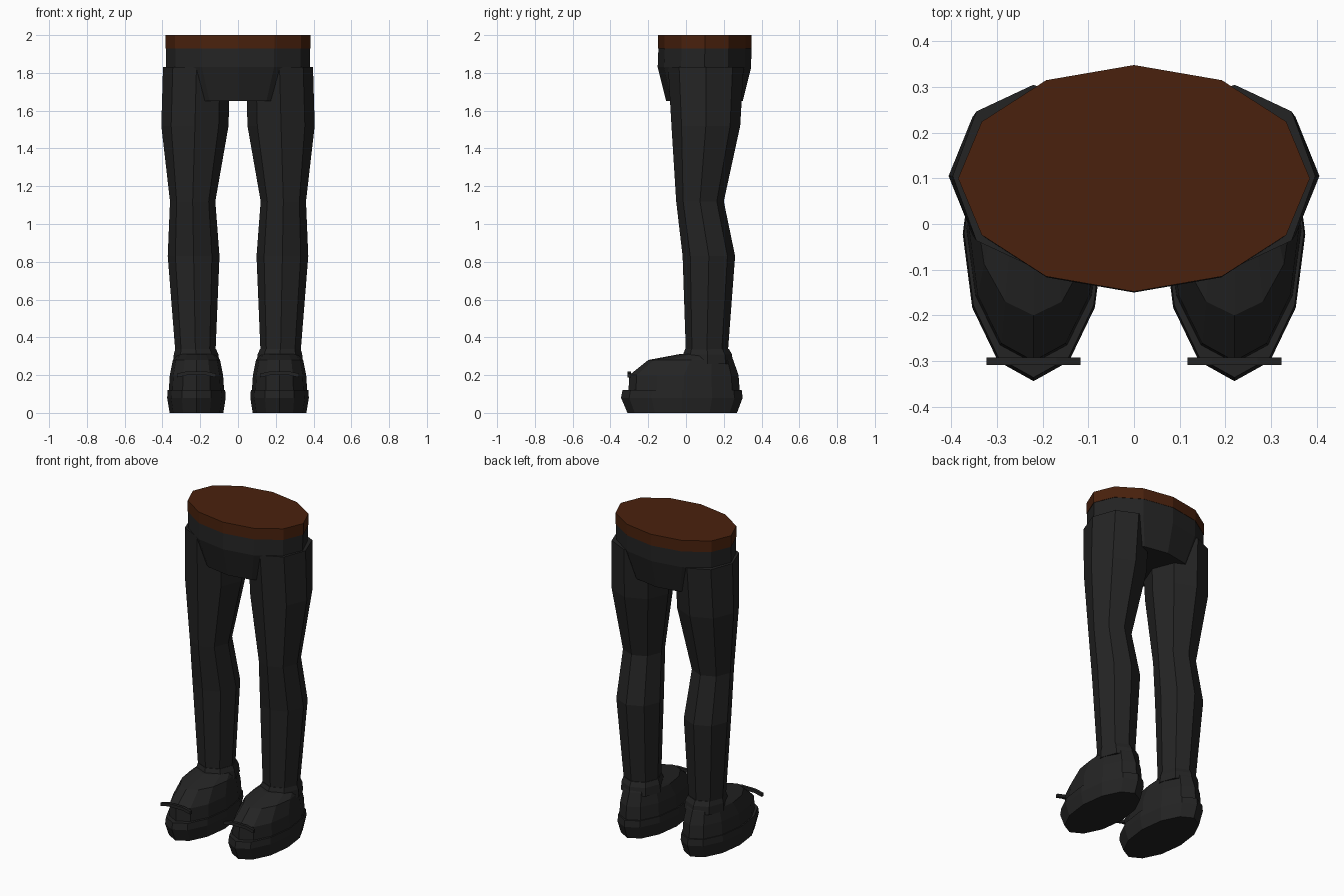
import bpy, bmesh, math

if "Cube" in bpy.data.objects:
    bpy.data.objects.remove(bpy.data.objects["Cube"])


def material(name, rgb):
    m = bpy.data.materials.new(name)
    m.diffuse_color = (*rgb, 1)
    m.use_nodes = True
    m.node_tree.nodes["Principled BSDF"].inputs["Base Color"].default_value = m.diffuse_color
    return m


BLACK = material("charcoal cloth", (0.0175, 0.0175, 0.0175))
BROWN = material("brown leather", (0.068, 0.0155, 0.004))


def loft(name, sides, rings, mat):
    """Closed loft of elliptical rings: (z, centre x, half width, y front, y back)."""
    bm = bmesh.new()
    loops = []
    for z, cx, rx, y0, y1 in rings:
        cy, ry = (y0 + y1) / 2, (y1 - y0) / 2
        loops.append([bm.verts.new((cx + rx * math.sin(a), cy - ry * math.cos(a), z))
                      for a in (2 * math.pi * i / sides for i in range(sides))])
    for lo, hi in zip(loops, loops[1:]):
        for i in range(sides):
            j = (i + 1) % sides
            bm.faces.new((lo[i], lo[j], hi[j], hi[i]))
    bm.faces.new(loops[0][::-1])
    bm.faces.new(loops[-1])
    bmesh.ops.recalc_face_normals(bm, faces=bm.faces)
    me = bpy.data.meshes.new(name)
    bm.to_mesh(me)
    bm.free()
    me.materials.append(mat)
    ob = bpy.data.objects.new(name, me)
    bpy.context.collection.objects.link(ob)
    return ob


# Waist: brown belt above the tapered hips
loft("belt", 12, [(1.93, 0, .385, -.148, .348), (2.0, 0, .385, -.148, .348)], BROWN)
loft("hips", 12, [(1.65, 0, .30, -.105, .30), (1.83, 0, .382, -.15, .345),
                  (1.93, 0, .382, -.146, .346)], BLACK)

for side, s in (("left", -1), ("right", 1)):
    # Trouser leg, narrow at the knee and fuller at the calf
    loft(side + "_leg", 8, [
        (.30, s * .225, .105, .00, .22), (.83, s * .235, .137, -.018, .26),
        (1.12, s * .24, .12, -.052, .20), (1.52, s * .228, .178, -.077, .287),
        (1.83, s * .22, .177, -.095, .305)], BLACK)

    # Shoe: flared sole, rounded upper, ankle collar
    loft(side + "_sole", 12, [
        (0, s * .22, .142, -.31, .27), (.08, s * .22, .155, -.344, .30),
        (.12, s * .22, .152, -.336, .295)], BLACK)
    loft(side + "_shoe_upper", 12, [
        (.11, s * .22, .147, -.305, .285), (.20, s * .22, .141, -.30, .278),
        (.28, s * .22, .125, -.20, .25), (.312, s * .22, .095, -.03, .23)], BLACK)
    loft(side + "_ankle_collar", 8, [
        (.26, s * .22, .122, -.025, .25), (.31, s * .222, .118, -.015, .243),
        (.338, s * .224, .108, -.005, .228)], BLACK)

    # Thin arched bar across the toe
    bm = bmesh.new()
    xs = (-.103, -.05, .05, .103)
    zs = (.198, .21, .21, .198)
    sections = [[bm.verts.new((s * .22 + x, y, z + d))
                 for y, d in ((-.309, -.01), (-.292, -.01), (-.292, .01), (-.309, .01))]
                for x, z in zip(xs, zs)]
    for a, b in zip(sections, sections[1:]):
        for i in range(4):
            bm.faces.new((a[i], a[(i + 1) % 4], b[(i + 1) % 4], b[i]))
    bm.faces.new(sections[0])
    bm.faces.new(sections[-1])
    bmesh.ops.recalc_face_normals(bm, faces=bm.faces)
    me = bpy.data.meshes.new(side + "_toe_bar")
    bm.to_mesh(me)
    bm.free()
    me.materials.append(BLACK)
    bpy.context.collection.objects.link(bpy.data.objects.new(side + "_toe_bar", me))
